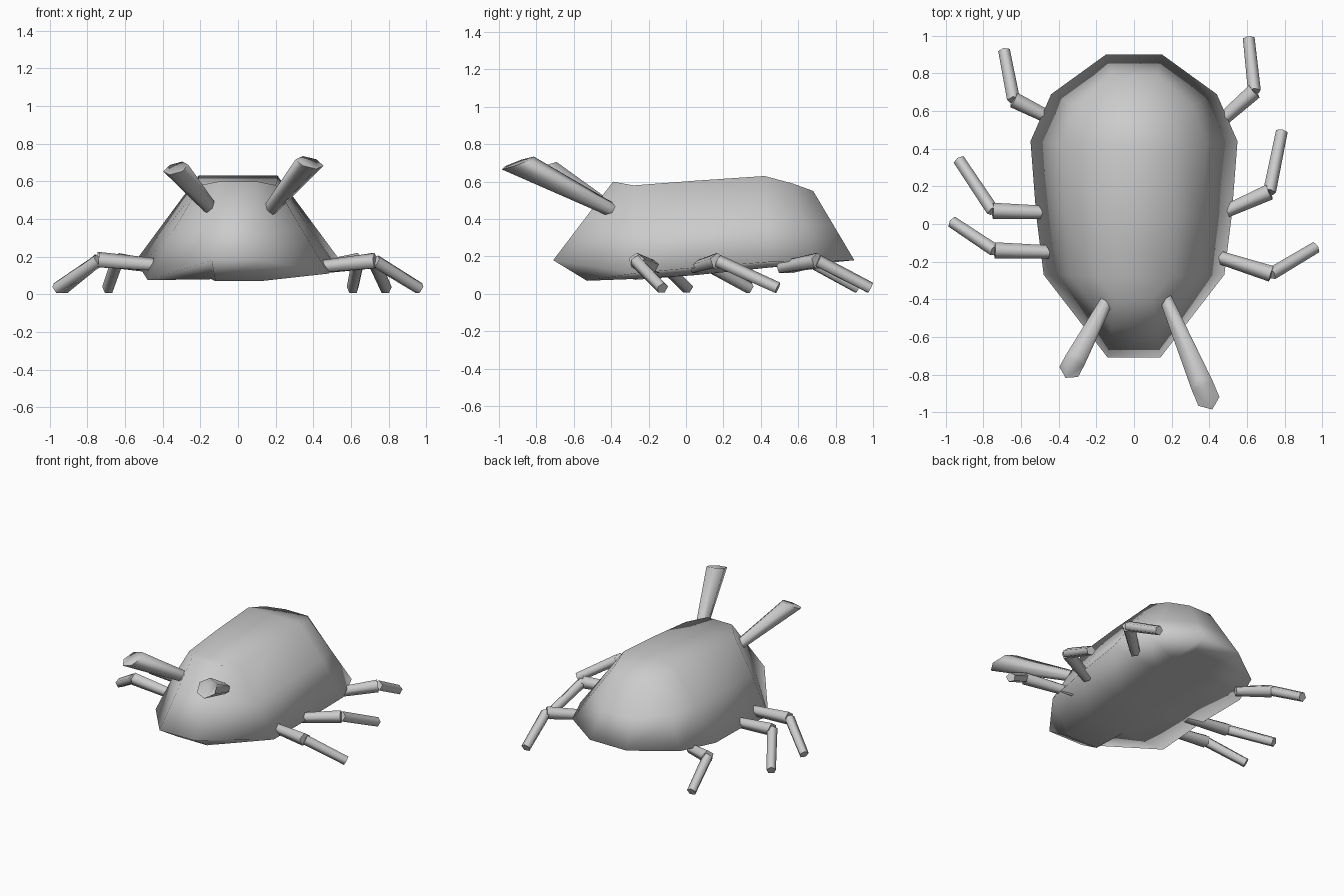
import bpy, bmesh, math
from mathutils import Vector

if "Cube" in bpy.data.objects:
    bpy.data.objects.remove(bpy.data.objects["Cube"], do_unlink=True)

grey = bpy.data.materials.new("plain grey")
grey.use_nodes = True
grey.diffuse_color = (0.6, 0.6, 0.6, 1)
grey.node_tree.nodes["Principled BSDF"].inputs["Base Color"].default_value = (0.6, 0.6, 0.6, 1)


def finish(name, bm, angle):
    bmesh.ops.recalc_face_normals(bm, faces=bm.faces)
    mesh = bpy.data.meshes.new(name)
    bm.to_mesh(mesh)
    bm.free()
    mesh.materials.append(grey)
    obj = bpy.data.objects.new(name, mesh)
    bpy.context.collection.objects.link(obj)
    bpy.ops.object.select_all(action="DESELECT")
    obj.select_set(True)
    bpy.context.view_layer.objects.active = obj
    bpy.ops.object.shade_smooth_by_angle(angle=math.radians(angle))


def bridge(bm, a, b):
    n = len(a)
    for i in range(n):
        j = (i + 1) % n
        bm.faces.new((a[i], a[j], b[j], b[i]))


def tube(name, start, end, r0, r1, sides=5, slant=0.0):
    """Tapered limb; slant cuts the far end back on its upper side."""
    start, end = Vector(start), Vector(end)
    axis = (end - start).normalized()
    side = axis.cross(Vector((0, 0, 1))).normalized()
    up = side.cross(axis)
    bm = bmesh.new()
    rings = []
    for centre, r, cut in ((start, r0, 0), (end, r1, slant)):
        ring = []
        for i in range(sides):
            t = 2 * math.pi * i / sides + math.pi / 2
            lift = r * math.sin(t)
            ring.append(bm.verts.new(centre + side * r * math.cos(t) + up * lift - axis * lift * cut))
        rings.append(ring)
        bm.faces.new(ring)
    bridge(bm, *rings)
    finish(name, bm, 75)


# Body: half outlines (x, y, z) from front to back, mirrored into rings
belly = [(.12, -.53, .07), (.14, -.27, .08), (.16, .05, .10),
         (.17, .44, .14), (.15, .6, .155), (.10, .75, .165)]
rim = [(.14, -.71, .18), (.48, -.27, .11), (.52, .05, .14),
       (.55, .44, .17), (.44, .69, .175), (.15, .90, .18)]
top = [(.10, -.39, .60), (.20, -.28, .58), (.21, .05, .605),
       (.21, .42, .63), (.18, .57, .59), (.09, .68, .55)]
middle = [Vector(a).lerp(Vector(b), .5) for a, b in zip(rim, top)]

bm = bmesh.new()
rings = []
for outline in (belly, rim, middle, top):
    right = [bm.verts.new(p) for p in outline]
    left = [bm.verts.new((-x, y, z)) for x, y, z in outline]
    if outline is rim:
        left[1].co.z -= .035
    rings.append(right + left[::-1])
for a, b in zip(rings, rings[1:]):
    bridge(bm, a, b)
for ring in (rings[0], rings[-1]):
    for i in range(5):
        bm.faces.new((ring[i], ring[i + 1], ring[10 - i], ring[11 - i]))
finish("body", bm, 180)

# Legs: hip, knee and foot
legs = {
    "left_front": ((.40, -.16, .14), (.73, -.265, .175), (.965, -.125, .03)),
    "left_middle": ((.45, .05, .14), (.72, .17, .175), (.785, .49, .03)),
    "left_back": ((.42, .51, .14), (.64, .705, .175), (.61, .985, .03)),
    "right_front": ((-.38, -.15, .15), (-.74, -.14, .18), (-.965, .01, .03)),
    "right_middle": ((-.40, .06, .15), (-.75, .07, .18), (-.93, .34, .03)),
    "right_back": ((-.42, .55, .14), (-.64, .66, .175), (-.69, .92, .03)),
}
for name, (hip, knee, foot) in legs.items():
    tube(name + "_upper_leg", hip, knee, .035, .045)
    tube(name + "_lower_leg", knee, foot, .036, .033)

# Antennae widen towards slanted tips
tube("left_antenna", (.17, -.40, .45), (.38, -.90, .70), .038, .07, 6, 1.0)
tube("right_antenna", (-.14, -.40, .45), (-.33, -.755, .67), .038, .065, 6, .7)
